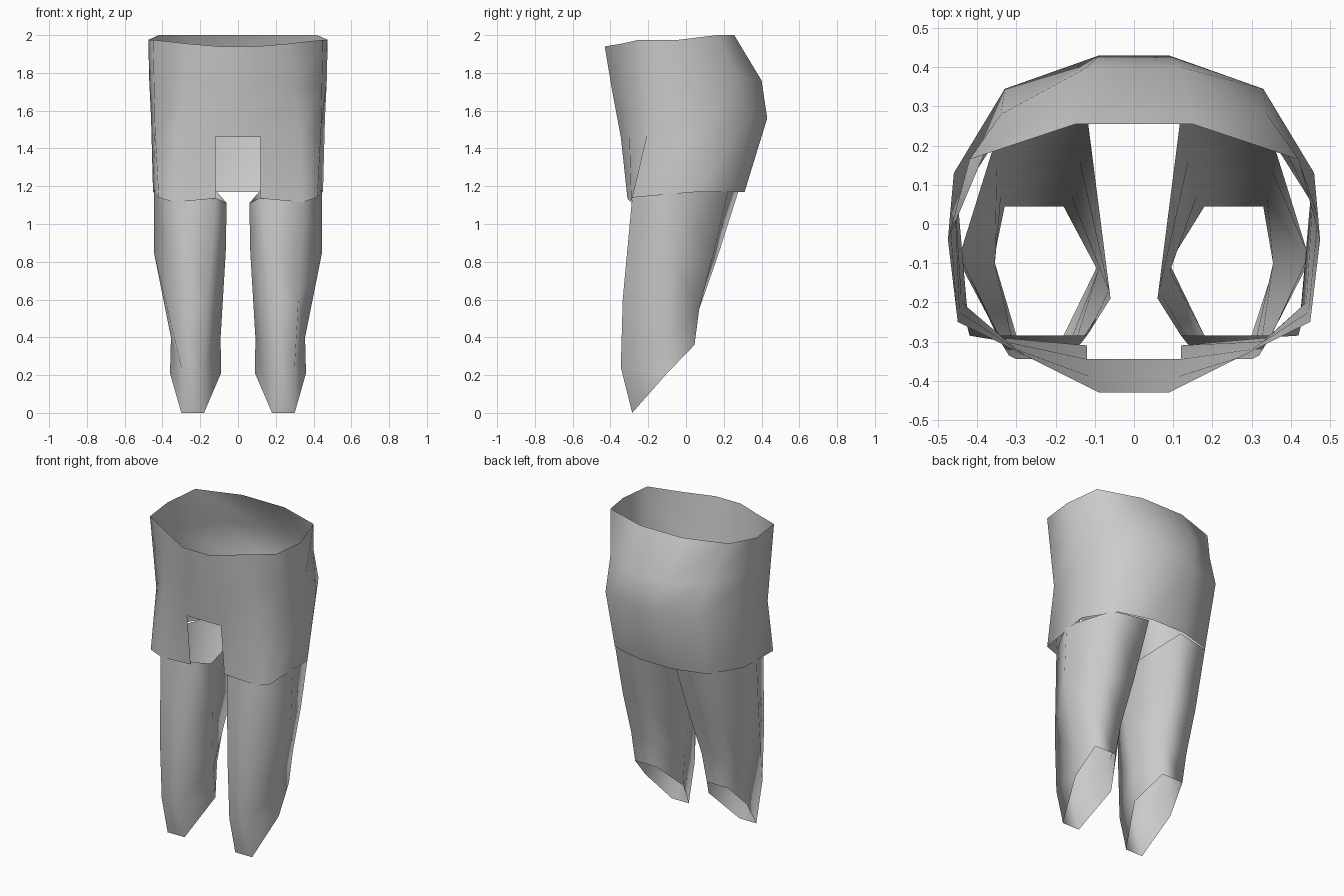
import bpy
import math

old_cube = bpy.data.objects.get("Cube")
if old_cube:
    bpy.data.objects.remove(old_cube, do_unlink=True)


def make_material(name, colour):
    material = bpy.data.materials.new(name)
    material.use_nodes = True
    material.diffuse_color = colour
    shader = material.node_tree.nodes["Principled BSDF"]
    shader.inputs["Base Color"].default_value = colour
    return material


cloth = make_material("grey cloth", (0.6, 0.6, 0.6, 1))


def mirrored(ring):
    """Reflect a ring across the centre plane, reversing its direction."""
    return [(-x, y, z) for x, y, z in reversed(ring)]


def loft(name, rings, skip=()):
    """Join closed rings, top to bottom, leaving out the (row, column) faces in skip."""
    count = len(rings[0])
    verts = [point for ring in rings for point in ring]
    faces = []
    for row in range(len(rings) - 1):
        for column in range(count):
            if (row, column) in skip:
                continue
            start = row * count
            following = (column + 1) % count
            faces.append((start + column, start + following,
                          start + count + following, start + count + column))
    mesh = bpy.data.meshes.new(name)
    mesh.from_pydata(verts, [], faces)
    mesh.materials.append(cloth)
    part = bpy.data.objects.new(name, mesh)
    bpy.context.collection.objects.link(part)
    bpy.ops.object.select_all(action="DESELECT")
    part.select_set(True)
    bpy.context.view_layer.objects.active = part
    # Make the faces of each shell point outward
    bpy.ops.object.mode_set(mode="EDIT")
    bpy.ops.mesh.select_all(action="SELECT")
    bpy.ops.mesh.normals_make_consistent(inside=False)
    bpy.ops.object.mode_set(mode="OBJECT")
    bpy.ops.object.shade_smooth_by_angle(angle=math.radians(150))
    return part


# Hips: left half of each ring, from the back round to the front
waist = [(.15, .255, 2), (.42, .165, 2), (.475, -.04, 1.975),
         (.45, -.25, 1.975), (.27, -.34, 1.955), (.09, -.43, 1.94)]
upper_hip = [(.12, .4, 1.76), (.34, .28, 1.77), (.47, .02, 1.76),
             (.445, -.225, 1.74), (.3, -.32, 1.72), (.11, -.39, 1.7)]
seat = [(.09, .43, 1.56), (.33, .345, 1.56), (.46, .13, 1.55),
        (.44, -.2, 1.5), (.33, -.3, 1.47), (.12, -.345, 1.46)]
hip_hem = [(.12, .31, 1.17), (.33, .25, 1.17), (.45, .06, 1.17),
           (.42, -.285, 1.14), (.34, -.29, 1.115), (.12, -.31, 1.135)]
hip_rings = [half + mirrored(half) for half in (waist, upper_hip, seat, hip_hem)]
# The front centre face of the last row is left open as a notch
loft("hips", hip_rings, skip={(2, len(waist) - 1)})

# Legs, open at both ends and tucked just inside the hip hem:
# front inner, front outer, outer, back outer, back inner, inner
thigh = [(.12, -.285, 1.14), (.35, -.285, 1.14), (.445, -.08, 1.18),
         (.35, .225, 1.18), (.12, .28, 1.18), (.06, -.19, 1.11)]
knee = [(.16, -.335, .6), (.32, -.335, .6), (.445, -.1, .85),
        (.35, .14, .82), (.14, .165, .82), (.065, -.17, .85)]
shin = [(.18, -.345, .24), (.3, -.345, .24), (.355, -.1, .4),
        (.34, .07, .55), (.16, .07, .55), (.092, -.12, .4)]
ankle = [(.18, -.285, 0), (.3, -.285, 0), (.36, -.1, .21),
         (.33, .045, .36), (.18, .045, .36), (.09, -.1, .21)]
leg_rings = [thigh, knee, shin, ankle]
loft("left_leg", leg_rings)
loft("right_leg", [mirrored(ring) for ring in leg_rings])
